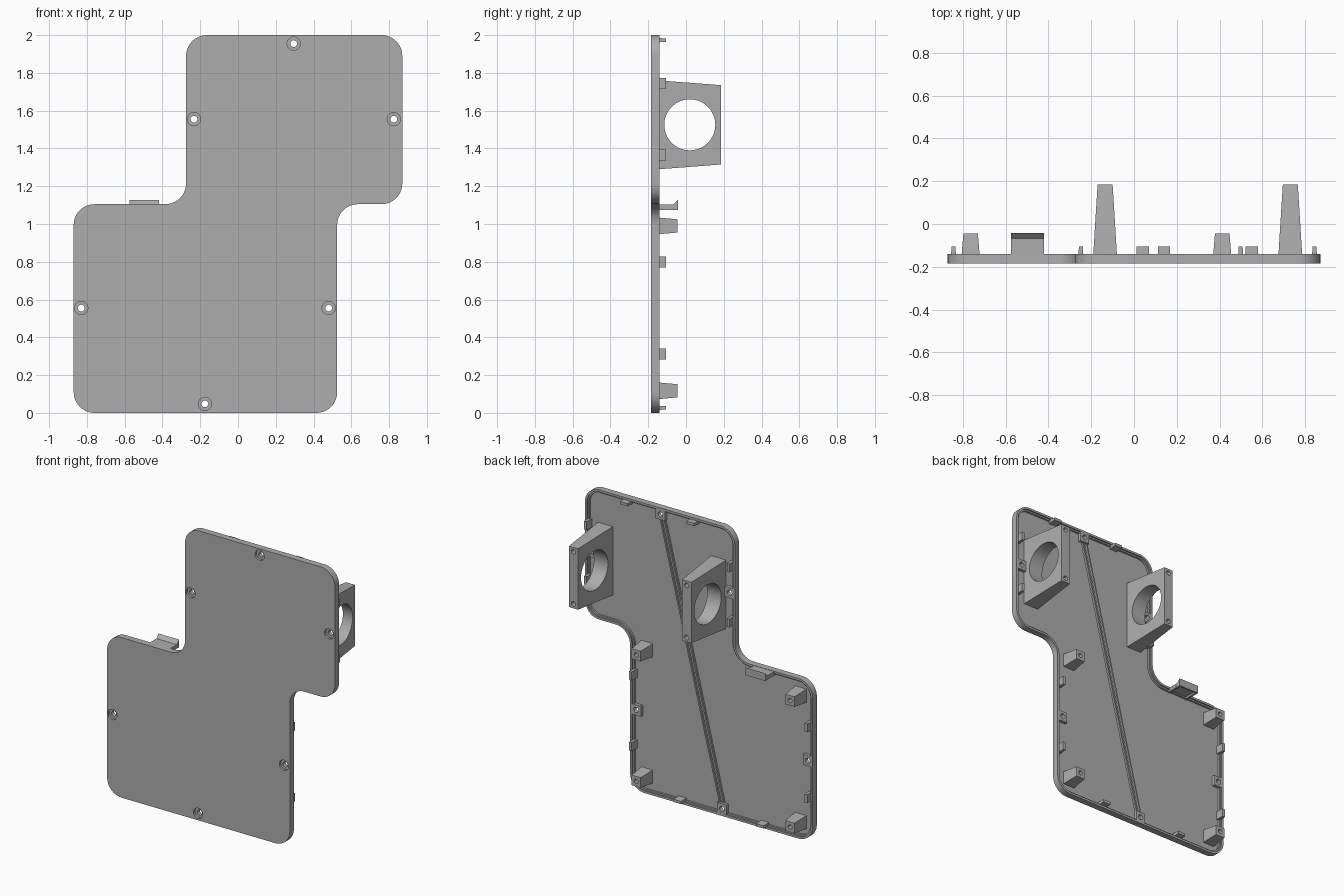
import bpy, bmesh, math
from mathutils import Vector

cube = bpy.data.objects.get("Cube")
if cube:
    bpy.data.objects.remove(cube, do_unlink=True)

grey = bpy.data.materials.new("plain grey plastic")
grey.use_nodes = True
colour = (0.42, 0.42, 0.42, 1)
grey.diffuse_color = colour
grey.node_tree.nodes["Principled BSDF"].inputs["Base Color"].default_value = colour

FRONT, RIM, FLOOR = -0.185, -0.14, -0.163
ROOT = FLOOR - 0.006      # parts sink slightly into the floor
parts = []


def loft(name, rings, keep=True):
    """Join equal-length rings of points into a closed solid."""
    bm = bmesh.new()
    loops = [[bm.verts.new(p) for p in ring] for ring in rings]
    for a, b in zip(loops, loops[1:]):
        for i in range(len(a)):
            j = (i + 1) % len(a)
            bm.faces.new((a[i], a[j], b[j], b[i]))
    bm.faces.new(loops[0])
    bm.faces.new(loops[-1])
    bmesh.ops.recalc_face_normals(bm, faces=bm.faces)
    mesh = bpy.data.meshes.new(name)
    bm.to_mesh(mesh)
    bm.free()
    mesh.materials.append(grey)
    obj = bpy.data.objects.new(name, mesh)
    bpy.context.collection.objects.link(obj)
    if keep:
        parts.append(obj)
    return obj


def rect(x, z, hx, hz, y):
    return [(x - hx, y, z - hz), (x + hx, y, z - hz), (x + hx, y, z + hz), (x - hx, y, z + hz)]


def block(name, x, z, base, tip, y1, y0=ROOT):
    return loft(name, [rect(x, z, *base, y0), rect(x, z, *tip, y1)])


def circle(x, z, r, y, n=32):
    return [(x + r * math.cos(k * math.tau / n), y, z + r * math.sin(k * math.tau / n)) for k in range(n)]


def drill(obj, x, z, steps):
    """Cut a stepped round hole along y; steps are (radius, y)."""
    cut(obj, loft("cutter", [circle(x, z, r, y) for r, y in steps], keep=False))


def cut(obj, cutter):
    mod = obj.modifiers.new("hole", 'BOOLEAN')
    mod.operation, mod.solver, mod.object = 'DIFFERENCE', 'EXACT', cutter
    bpy.context.view_layer.objects.active = obj
    bpy.ops.object.modifier_apply(modifier=mod.name)
    bpy.data.objects.remove(cutter, do_unlink=True)


# Stepped two-wing outline with rounded corners
corners = [Vector(p) for p in [(-.87, 0), (.525, 0), (.525, 1.105), (.87, 1.105),
                               (.87, 2), (-.275, 2), (-.275, 1.105), (-.87, 1.105)]]


def outline(inset, y, r=0.11, n=10):
    pts = []
    for i, p in enumerate(corners):
        u = (p - corners[i - 1]).normalized()
        v = (corners[(i + 1) % len(corners)] - p).normalized()
        centre = p - r * u + r * v
        convex = u.x * v.y - u.y * v.x > 0
        rad = r - inset if convex else r + inset
        for k in range(n + 1):
            t = k * math.pi / 2 / n
            q = centre + rad * (u * math.sin(t) - v * math.cos(t))
            pts.append((q.x, y, q.y))
    return pts


# Tray plate with a stepped rim around the back
plate = loft("cover_plate", [outline(d, y) for d, y in [
    (0, FRONT), (0, RIM), (.015, RIM), (.015, RIM - .01), (.025, RIM - .01), (.025, FLOOR)]])

# Countersunk screw holes with square pads behind
screws = [(.295, 1.955), (-.233, 1.555), (.825, 1.555), (-.83, .555), (.48, .555), (-.175, .048)]
bore = [(.035, FRONT - .02), (.035, ROOT), (.018, ROOT), (.018, 0)]
for x, z in screws:
    pad = block("screw_pad", x, z, (.036, .036), (.036, .036), RIM - .001)
    for obj in (plate, pad):
        drill(obj, x, z, bore)

# Twin diagonal stiffening ribs between the top and bottom screws
top, bottom = Vector(screws[0]), Vector(screws[-1])
along = (top - bottom).normalized()
side = Vector((along.y, -along.x))
for s in (-1, 1):
    a, b = bottom + along * .036, top - along * .036
    quad = [p + side * (s * .015 + w) for p, w in ((a, -.005), (a, .005), (b, .005), (b, -.005))]
    loft("diagonal_rib", [[(p.x, y, p.y) for p in quad] for y in (ROOT, RIM - .01)])

# Locating tabs along both wings
inset, thick, half = .027, .012, .029
for left, right, z_pair in ((-.275, .87, (1.365, 1.745)), (-.87, .525, (.312, .8))):
    for x in (left + inset, right - inset):
        for z in z_pair:
            block("side_tab", x, z, (thick, half), (thick * .8, half), -.105)
for z, mid, reach in ((2 - inset, .295, .255), (inset, -.175, .315)):
    for s in (-1, 1):
        block("end_tab", mid + s * reach, z, (half, thick), (half, thick * .8), -.105)

# Four tapered mounting posts
for x in (-.763, .412):
    for z in (.117, .99):
        post = block("mounting_post", x, z, (.044, .046), (.034, .035), -.045)
        drill(post, x, z, [(.015, -.12), (.015, 0)])

# Pair of tapered brackets with a large round opening
for x in (-.135, .73):
    bracket = block("round_opening_bracket", x, 1.525, (.057, .237), (.035, .21), -FRONT)
    ring = circle(.02, 1.525, .135, 0, 64)
    cut(bracket, loft("cutter", [[(x + s, p[0], p[2]) for p in ring] for s in (-.1, .1)], keep=False))
    for s in (-1, 1):
        drill(bracket, x, 1.525 + s * .18, [(.016, .1), (.016, .25)])

# Hooked latch on the top edge of the lower wing
clip = -.4975


def latch(name, profile, x0, x1):
    loft(name, [[(x, y, z) for y, z in profile] for x in (x0, x1)])


latch("latch_hook", [(ROOT, 1.088), (-.065, 1.088), (-.055, 1.075), (-.043, 1.075),
                     (-.043, 1.128), (-.068, 1.103), (ROOT, 1.103)], clip - .078, clip + .078)
for s in (-1, 1):
    x = clip + s * .07
    latch("latch_rib", [(ROOT, 1.075), (-.05, 1.075), (-.05, 1.095), (ROOT, 1.095)], x - .007, x + .007)

# Smooth the curved walls, keep the edges crisp
bpy.ops.object.select_all(action='DESELECT')
for obj in parts:
    obj.select_set(True)
bpy.context.view_layer.objects.active = plate
bpy.ops.object.shade_smooth_by_angle(angle=math.radians(25))
